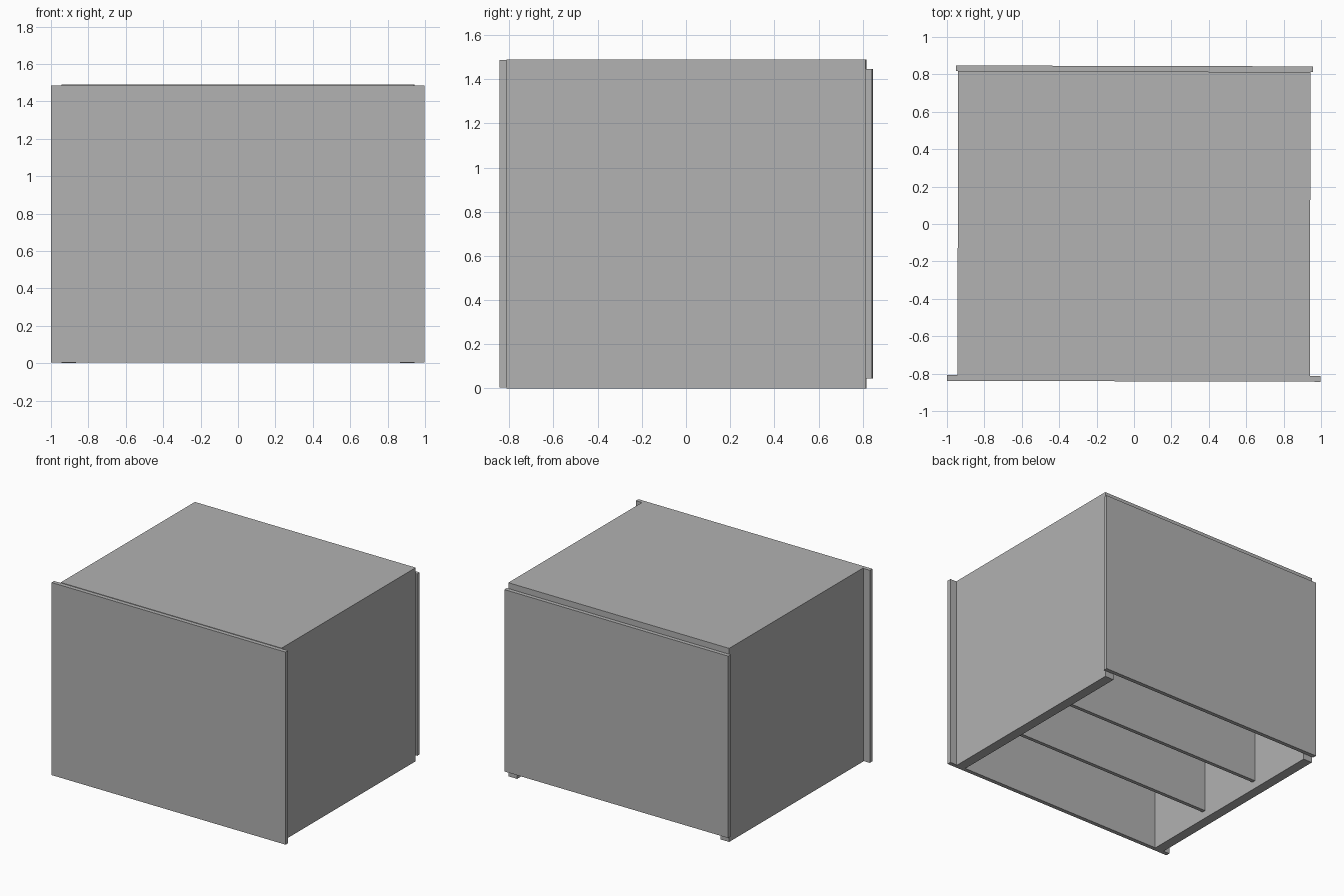
import bpy
from mathutils import Matrix

default = bpy.data.objects.get("Cube")
if default:
    bpy.data.objects.remove(default, do_unlink=True)

# One plain grey for the whole cabinet
grey = bpy.data.materials.new("plain_grey")
grey.use_nodes = True
colour = (0.445, 0.445, 0.445, 1)
grey.diffuse_color = colour
grey.node_tree.nodes["Principled BSDF"].inputs["Base Color"].default_value = colour

TILT = Matrix.Rotation(-0.0025, 4, "Z")  # the cabinet sits very slightly askew


def board(name, x, y, z):
    """Flat board spanning the given (low, high) ranges."""
    bpy.ops.mesh.primitive_cube_add(size=1)
    ob = bpy.context.object
    ob.name = name
    spans = (x, y, z)
    centre = Matrix.Translation([(lo + hi) / 2 for lo, hi in spans])
    size = Matrix.Diagonal([hi - lo for lo, hi in spans] + [1])
    ob.data.transform(TILT @ centre @ size)
    ob.data.materials.append(grey)
    return ob


HEIGHT = 1.49
OUTER = 0.942   # half width of the carcass
WALL = 0.075    # thickness of sides and top
FRONT, BACK = -0.81, 0.815
INNER = OUTER - WALL

# Carcass: two sides and the top, open underneath
board("left_side", (INNER, OUTER), (FRONT, BACK), (0, HEIGHT))
board("right_side", (-OUTER, -INNER), (FRONT, BACK), (0, HEIGHT))
board("top_board", (-INNER, INNER), (FRONT, BACK), (HEIGHT - WALL, HEIGHT))

# Wide front panel and shorter back panel
board("front_panel", (-0.998, 0.998), (-0.841, FRONT), (0.004, HEIGHT - 0.004))
board("back_panel", (-0.955, 0.955), (BACK, 0.845), (0.045, 1.445))

# Inner dividers, raised above the floor
for name, y in (("front_divider", -0.275), ("rear_divider", 0.27)):
    board(name, (-INNER, INNER), (y - 0.014, y + 0.014), (0.06, HEIGHT - WALL))
